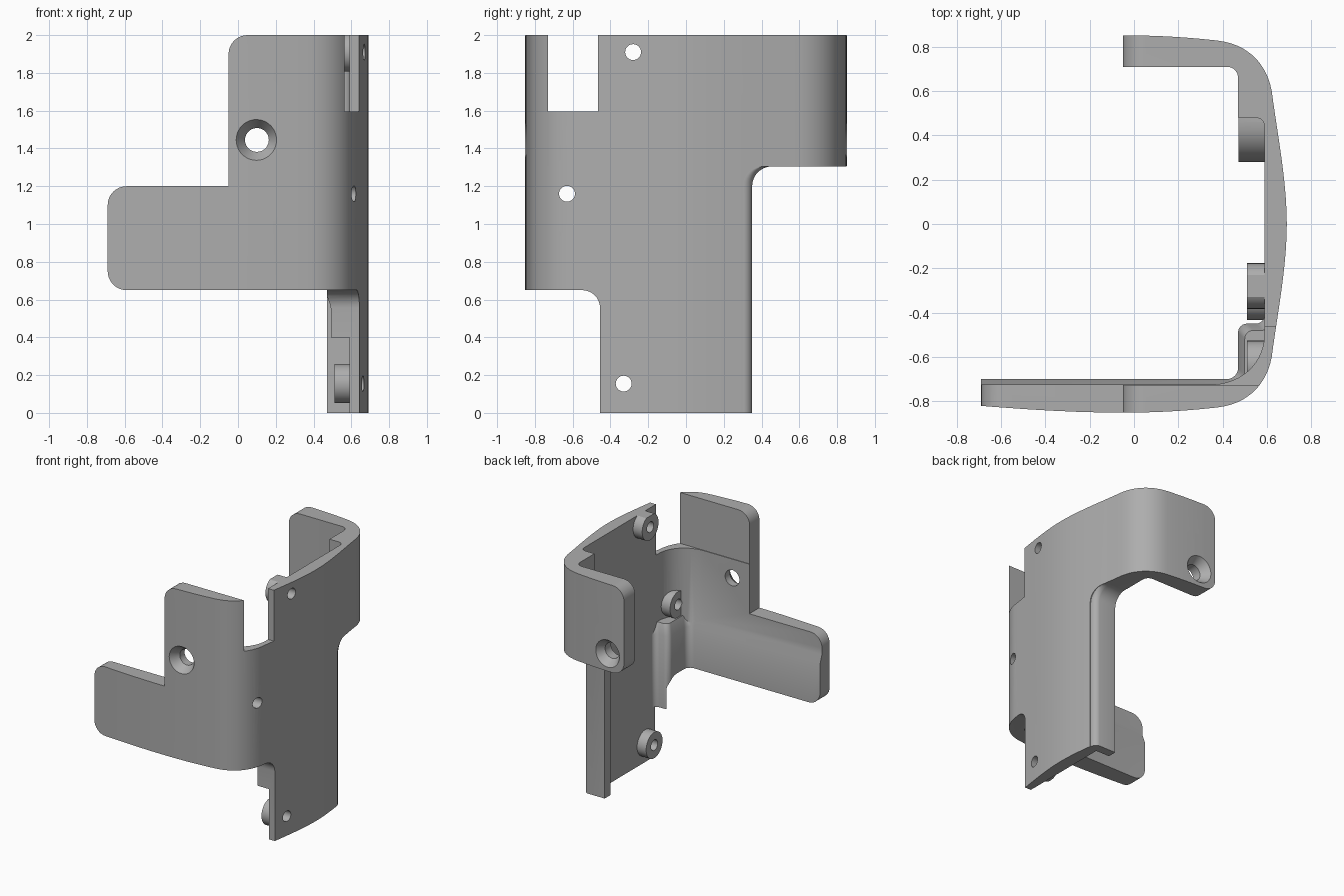
import bpy, bmesh
from math import sin, cos, pi, radians
from mathutils import Vector
from mathutils.geometry import interpolate_bezier

old = bpy.data.objects.get("Cube")
if old:
    bpy.data.objects.remove(old, do_unlink=True)

grey = bpy.data.materials.new("plain grey")
grey.use_nodes = True
COLOUR = (0.42, 0.42, 0.42, 1)
grey.diffuse_color = COLOUR
grey.node_tree.nodes["Principled BSDF"].inputs["Base Color"].default_value = COLOUR


def arc(cx, cy, r, start, end, n=8):
    """Points on an arc, angles in degrees."""
    steps = [radians(start + (end - start) * i / n) for i in range(n + 1)]
    return [(cx + r * cos(a), cy + r * sin(a)) for a in steps]


def circle(cx, cy, r, n=40):
    return arc(cx, cy, r, 0, 360, n)[:-1]


def curve(a, b, c, d, n):
    return [(p.x, p.y) for p in interpolate_bezier(Vector(a), Vector(b), Vector(c), Vector(d), n)]


def loft(name, axis, rings):
    """Solid through outlines of equal length, given as (level, outline) along an axis."""
    place = {"x": lambda u, v, w: (w, u, v),
             "y": lambda u, v, w: (u, w, v),
             "z": lambda u, v, w: (u, v, w)}[axis]
    bm = bmesh.new()
    loops = [[bm.verts.new(place(u, v, w)) for u, v in pts] for w, pts in rings]
    for a, b in zip(loops, loops[1:]):
        for i in range(len(a)):
            bm.faces.new((a[i - 1], a[i], b[i], b[i - 1]))
    bm.faces.new(loops[0])
    bm.faces.new(loops[-1])
    bmesh.ops.recalc_face_normals(bm, faces=bm.faces)
    mesh = bpy.data.meshes.new(name)
    bm.to_mesh(mesh)
    bm.free()
    mesh.materials.append(grey)
    ob = bpy.data.objects.new(name, mesh)
    bpy.context.collection.objects.link(ob)
    return ob


def prism(name, axis, low, high, pts):
    return loft(name, axis, [(low, pts), (high, pts)])


def combine(target, tool, operation="DIFFERENCE"):
    """Apply a boolean and remove its helper."""
    tool.hide_render = True
    mod = target.modifiers.new("cut", "BOOLEAN")
    mod.operation, mod.solver, mod.object = operation, "EXACT", tool
    bpy.context.view_layer.objects.active = target
    bpy.ops.object.modifier_apply(modifier=mod.name)
    bpy.data.objects.remove(tool, do_unlink=True)


# Outer shell: symmetric bowed outline
half = curve((0.69, 0), (0.69, 0.2), (0.645, 0.42), (0.622, 0.6), 12)
half += curve((0.622, 0.6), (0.6, 0.72), (0.52, 0.81), (0.38, 0.828), 14)[1:]
half += curve((0.38, 0.828), (0.1, 0.86), (-0.2, 0.865), (-0.8, 0.812), 12)[1:]
outline = half + [(x, -y) for x, y in reversed(half[1:])]
bracket = prism("bracket_shell", "z", -0.1, 2.1, outline)

# Hollow inside, thicker at the back corner
inner = [(-1, 0.71)] + arc(0.42, 0.66, 0.05, 90, 0)
inner += [(0.47, 0.48)] + arc(0.55, 0.44, 0.04, 90, 0)
inner += curve((0.59, -0.5), (0.585, -0.62), (0.5, -0.715), (0.36, -0.725), 14) + [(-1, -0.725)]
cavity = prism("cavity", "z", -0.2, 2.2, inner)


# Thickened band along the front arm, with a sloped top
def band(d):
    pts = [(-1.1, -0.95), (0.8, -0.95), (0.8, -0.41)]
    pts += arc(0.55 + d, -0.41 - d, 0.04, 0, -90)
    pts += arc(0.51 + d, -0.49 - d, 0.04, 90, 180)
    return pts + arc(0.42 + d, -0.65 - d, 0.05, 0, -90) + [(-1.1, -0.7 - d)]


combine(cavity, loft("front_band", "z", [(0.4, band(0)), (0.98, band(0)), (1.06, band(0.03))]))

# Rib following the rear edge of the side plate
rib = [(0.28, -0.3), (0.42, -0.3), (0.42, 1.2), (0.52, 1.24), (0.52, 1.38)]
rib += arc(0.46, 1.2, 0.18, 90, 180)
combine(cavity, prism("edge_rib", "x", 0.471, 0.8, rib))

# Screw bosses
SCREWS = ((-0.28, 1.91), (-0.63, 1.16), (-0.33, 0.155))
for y, z in SCREWS:
    combine(cavity, prism("screw_boss", "x", 0.51, 0.8, circle(y, z, 0.103)))
combine(bracket, cavity)

# Side silhouette: narrow lower plate, rear arm, front arm and slot
side = [(-0.455, 0), (0.35, 0)] + arc(0.455, 1.2, 0.105, 180, 90)
side += [(1, 1.305), (1, 2), (-0.465, 2), (-0.465, 1.595), (-0.73, 1.595)]
side += [(-0.73, 2), (-1, 2), (-1, 0.65)] + arc(-0.55, 0.555, 0.095, 90, 0)
combine(bracket, prism("side_outline", "x", -2, 2, side), "INTERSECT")

# Stepped end of the front arm and rounded end of the rear arm
front = [(-1, 0.4), (-0.59, 0.4)] + arc(-0.59, 0.75, 0.1, 270, 180)
front += arc(-0.59, 1.1, 0.1, 180, 90) + [(-0.05, 1.2)]
upper = arc(0.05, 1.9, 0.1, 180, 90) + [(0.05, 2.2), (-1, 2.2)]
combine(bracket, prism("front_end_cut", "y", -1, -0.5, front + upper))
rear = [(-1, 1.1), (0.05, 1.1)] + arc(0.05, 1.405, 0.1, 270, 180)
combine(bracket, prism("rear_end_cut", "y", 0.5, 1, rear + upper))


# Rounded outer edge on the lower plate, sweeping out below the rear arm
def edge(shift):
    pts = arc(0.61, 0.301, 0.05, 0, 90) + [(0.61, 0.4), (0.8, 0.4), (0.8, 0.301)]
    return [(x - shift * 0.12, y + shift) for x, y in pts]


sweep = [(-0.2, edge(0))]
for k in range(9):
    a = k / 8 * pi / 2
    sweep.append((1.2 + 0.105 * sin(a), edge(0.105 * (1 - cos(a)))))
combine(bracket, loft("edge_round", "z", sweep))

# Screw holes through the bosses
for y, z in SCREWS:
    combine(bracket, prism("screw_hole", "x", 0.3, 0.9, circle(y, z, 0.042, 32)))

# Countersunk holes in both arms
for s in (-1, 1):
    rings = [(s * y, circle(0.1, 1.445, r))
             for y, r in ((0.6, 0.063), (0.785, 0.063), (0.845, 0.105), (0.92, 0.158))]
    combine(bracket, loft("countersink", "y", rings))

# Smooth curves, sharp edges
bpy.ops.object.select_all(action="DESELECT")
bracket.select_set(True)
bpy.context.view_layer.objects.active = bracket
bpy.ops.object.shade_smooth_by_angle(angle=radians(30))
